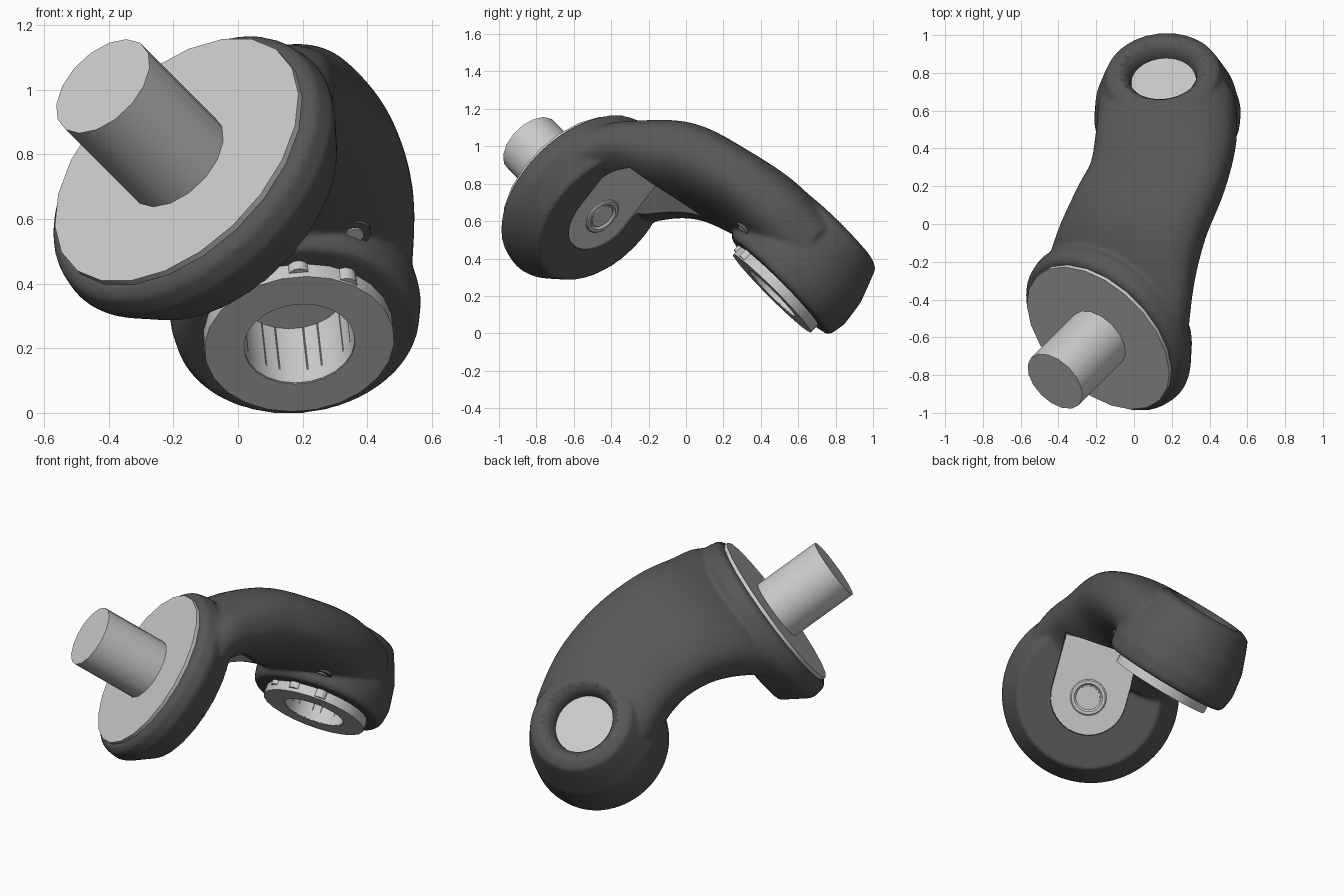
import bpy, bmesh
from math import sin, cos, pi, copysign, radians
from mathutils import Vector

if "Cube" in bpy.data.objects:
    bpy.data.objects.remove(bpy.data.objects["Cube"])

# Main axes: shaft end (A) and ring end (B)
A = Vector((-.19, -.605, .783))
N = Vector((-1, -1, 1)).normalized()
S = Vector((.17, .61, .78)).normalized()
B = Vector((.19, .46, .213))
M = Vector((-.08, .705, .705)).normalized()

dark = bpy.data.materials.new("dark_shell")
dark.diffuse_color = (.095, .095, .095, 1)
dark.use_nodes = True
dark.node_tree.nodes["Principled BSDF"].inputs["Base Color"].default_value = dark.diffuse_color


def finish(name, bm, mat=None):
    bmesh.ops.recalc_face_normals(bm, faces=bm.faces[:])
    me = bpy.data.meshes.new(name)
    bm.to_mesh(me)
    bm.free()
    ob = bpy.data.objects.new(name, me)
    bpy.context.collection.objects.link(ob)
    if mat:
        me.materials.append(mat)
    return ob


def smooth(ob, angle=35):
    bpy.ops.object.select_all(action='DESELECT')
    bpy.context.view_layer.objects.active = ob
    ob.select_set(True)
    bpy.ops.object.shade_smooth_by_angle(angle=radians(angle))
    return ob


def skin(bm, rings, closed=False):
    loops = [[bm.verts.new(p) for p in r] for r in rings]
    pairs = list(zip(loops, loops[1:]))
    if closed:
        pairs.append((loops[-1], loops[0]))
    for a, b in pairs:
        for i in range(len(a)):
            j = (i + 1) % len(a)
            bm.faces.new((a[i], a[j], b[j], b[i]))
    if not closed:
        bm.faces.new(loops[0])
        bm.faces.new(loops[-1])


def lathe(bm, origin, axis, profile, n, closed=False):
    """Profile of (distance along axis, radius)."""
    q = axis.to_track_quat('Z', 'Y')
    skin(bm, [[origin + q @ Vector((r * cos(2 * pi * i / n), r * sin(2 * pi * i / n), t))
               for i in range(n)] for t, r in profile], closed)


def turned(name, origin, axis, profile, n, closed=False, mat=None):
    bm = bmesh.new()
    lathe(bm, origin, axis, profile, n, closed)
    return smooth(finish(name, bm, mat))


def slot(name, d0, d1, r, end, mat=None):
    """Prism with one round end, lying on the back of the shaft disc."""
    w = S.cross(N).normalized()
    pts = [(r * cos(pi + pi * i / 20), r * sin(pi + pi * i / 20)) for i in range(21)]
    pts += [(r, end), (-r, end)]
    bm = bmesh.new()
    skin(bm, [[A - N * d + w * x + S * y for x, y in pts] for d in (d0, d1)])
    return finish(name, bm, mat)


# Curved shell: two end discs and a wide bent neck, fused into one skin
bm = bmesh.new()
lathe(bm, A, -N, [(.02, .475), (.045, .502), (.11, .513), (.14, .502), (.275, .415)], 64)
lathe(bm, B, M, [(.055, .36), (.08, .378), (.16, .39), (.3, .37), (.42, .325), (.485, .298),
                 (.508, .25)], 64)

# Neck stations: centre, outward normal, half thickness, half width
stations = [
    (-.12, -.52, .71, -.58, -.58, .58, .11, .46),
    (-.09, -.37, .835, -.57, -.52, .62, .14, .45),
    (-.04, -.16, .875, -.50, -.25, .80, .185, .41),
    (.035, .05, .865, -.38, .20, .88, .20, .385),
    (.125, .25, .775, -.25, .50, .82, .19, .375),
    (.17, .46, .64, -.12, .67, .73, .20, .375),
    (.175, .64, .46, -.08, .70, .70, .20, .365)]


def spline(p, u):
    i = min(int(u), len(p) - 2)
    t = u - i
    a, b, c, d = (p[max(0, min(len(p) - 1, i + k))] for k in (-1, 0, 1, 2))
    return [.5 * (2 * y + (z - x) * t + (2 * x - 5 * y + 4 * z - w) * t * t
                  + (3 * y - x - 3 * z + w) * t ** 3) for x, y, z, w in zip(a, b, c, d)]


rings = []
for k in range(31):
    v = spline(stations, k / 5)
    lo, hi = spline(stations, max(0, k / 5 - .3)), spline(stations, min(6, k / 5 + .3))
    tan = (Vector(hi[:3]) - Vector(lo[:3])).normalized()
    nor = Vector(v[3:6])
    nor = (nor - tan * nor.dot(tan)).normalized()
    wid = tan.cross(nor)
    ring = []
    for i in range(48):
        c, s = cos(2 * pi * i / 48), sin(2 * pi * i / 48)
        e = .8
        ring.append(Vector(v[:3]) + wid * v[7] * copysign(abs(c) ** e, c)
                    + nor * v[6] * copysign(abs(s) ** e, s))
    rings.append(ring)
skin(bm, rings)
shell = finish("curved_shell", bm, dark)
re = shell.modifiers.new("fuse", 'REMESH')
re.mode = 'VOXEL'
re.voxel_size = .012
re.use_smooth_shade = True
sm = shell.modifiers.new("blend", 'SMOOTH')
sm.factor = .5
sm.iterations = 6

# Cutters: flared bore through the ring end, channel under the neck
bore = turned("bore_cutter", B, M, [(-.1, .172), (.42, .172), (.46, .18), (.485, .198),
                                    (.515, .235), (.6, .3)], 40, mat=dark)
channel = slot("channel_cutter", .258, .72, .22, .34, dark)
for cutter in (bore, channel):
    bo = shell.modifiers.new("cut", 'BOOLEAN')
    bo.operation = 'DIFFERENCE'
    bo.solver = 'EXACT'
    bo.object = cutter
bpy.ops.object.select_all(action='DESELECT')
bpy.context.view_layer.objects.active = shell
shell.select_set(True)
bpy.ops.object.convert(target='MESH')
smooth(shell, 40)
for cutter in (bore, channel):
    bpy.data.objects.remove(cutter)

# Shaft end: flange plate and shaft
turned("flange_plate", A, N, [(-.06, .462), (0, .462)], 22)
turned("shaft", A, N, [(-.02, .178), (.395, .178)], 16)

# Back of the shaft disc: cover in the channel, with a round socket
slot("channel_cover", .235, .268, .218, .32)
turned("socket_rim", A, -N, [(.25, .105), (.275, .105), (.28, .098), (.28, .082), (.27, .072),
                             (.25, .072)], 32, True)
turned("socket_pin", A, -N, [(.245, .066), (.275, .066)], 24)

# Ring end: bearing ring, sleeve and plug
turned("bearing_ring", B, M, [(0, .295), (.09, .295), (.09, .174), (0, .174)], 24, True)
turned("bore_sleeve", B, M, [(.003, .177), (.40, .177), (.40, .172), (.003, .172)], 24, True)
turned("bore_plug", B, M, [(.24, .173), (.42, .173)], 24)

# Small tabs along the upper edge of the ring
up = Vector((0, -1, 1)).normalized()
for i, a in enumerate((-30, 0, 32)):
    p = B + (up * cos(radians(a)) + Vector((1, 0, 0)) * sin(radians(a))) * .275
    turned(f"ring_tab_{i + 1}", p, M, [(.02, .035), (.075, .035)], 12)

# Screw boss beside the ring
P = Vector((.36, .31, .56))
turned("screw_boss", P, M, [(-.01, .05), (.12, .055)], 20, mat=dark)
turned("screw", P, M, [(-.016, .028), (.02, .028)], 16)
